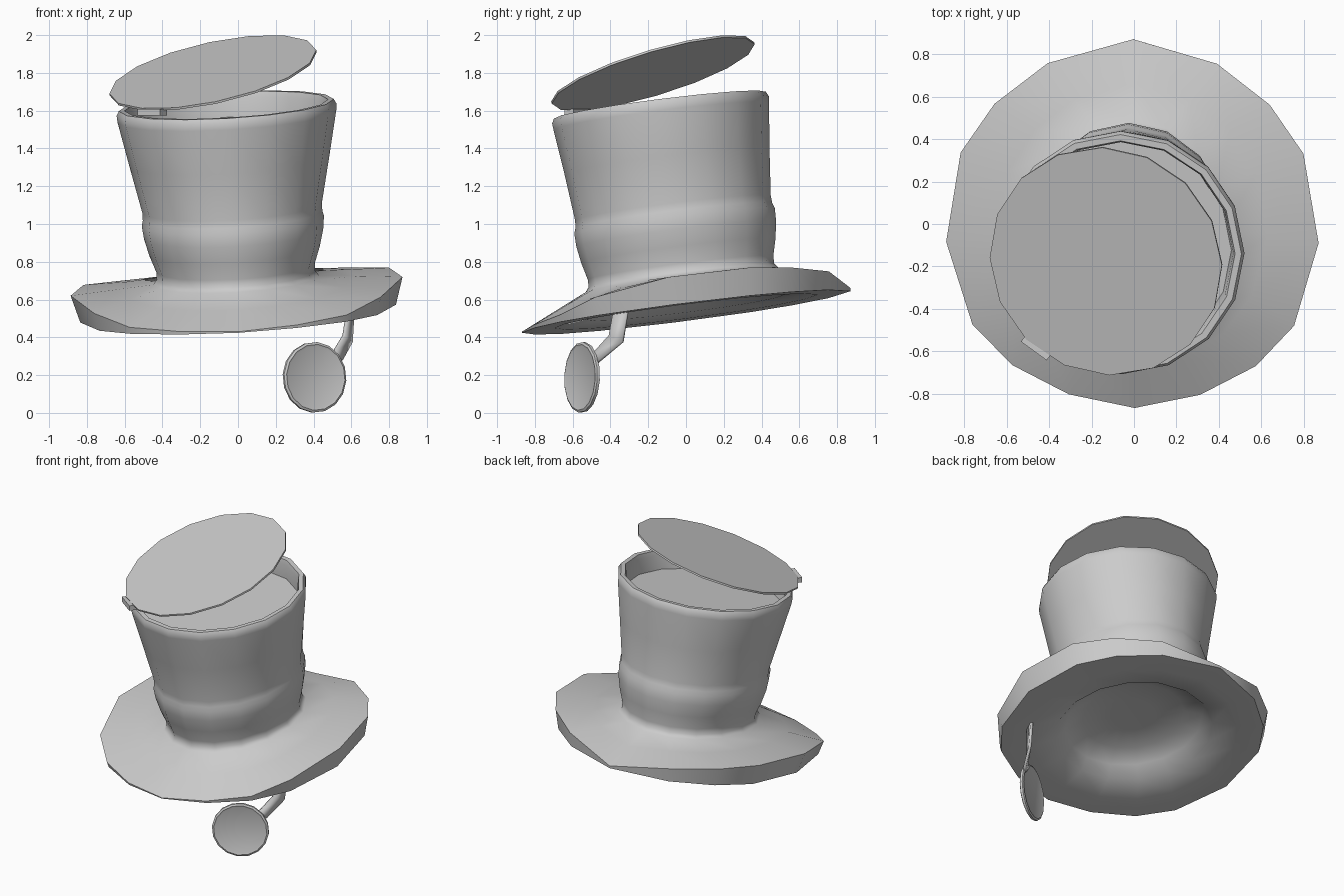
import bpy, bmesh
from math import sin, cos, pi, radians
from mathutils import Vector, Matrix

if "Cube" in bpy.data.objects:
    bpy.data.objects.remove(bpy.data.objects["Cube"])

N = 16


def finish(name, bm, angle=40):
    bmesh.ops.recalc_face_normals(bm, faces=bm.faces)
    me = bpy.data.meshes.new(name)
    bm.to_mesh(me)
    bm.free()
    ob = bpy.data.objects.new(name, me)
    bpy.context.collection.objects.link(ob)
    bpy.ops.object.select_all(action='DESELECT')
    ob.select_set(True)
    bpy.context.view_layer.objects.active = ob
    bpy.ops.object.shade_smooth_by_angle(angle=radians(angle))
    return ob


def ellipse(h, rx, ry):
    return [Vector((rx * sin(2 * pi * i / N), ry * cos(2 * pi * i / N), h)) for i in range(N)]


def loft(bm, rings):
    """Skin a list of point rings and cap both ends."""
    loops = [[bm.verts.new(p) for p in ring] for ring in rings]
    for a, b in zip(loops, loops[1:]):
        for i in range(N):
            j = (i + 1) % N
            bm.faces.new((a[i], a[j], b[j], b[i]))
    bm.faces.new(loops[0])
    bm.faces.new(loops[-1])


def frame(normal, origin):
    q = Vector((0, 0, 1)).rotation_difference(Vector(normal))
    return Matrix.Translation(origin) @ q.to_matrix().to_4x4()


hat_frame = frame((-0.057, -0.127, 1), (0, 0, 0.54))

# Brim outline: one half from back to front, then mirrored; sides curl up
half = [(0, .88, .01), (.40, .775, .09), (.65, .585, .12), (.81, .355, .14), (.88, -.07, .14),
        (.76, -.47, .09), (.575, -.67, .03), (.31, -.81, .01), (0, -.875, 0)]
rim = [Vector(p) for p in half + [(-x, y, z) for x, y, z in half[-2:0:-1]]]
lower = [Vector((p.x * (1 - .35 * p.z), p.y * (1 - .25 * p.z), -.006)) for p in rim]
crown_foot = ellipse(.165, .44, .515)
brim_mid = [a.lerp(b, .45) for a, b in zip(crown_foot, rim)]
under_mid = [a.lerp(b, .5) for a, b in zip(ellipse(.0, .5, .53), lower)]

bm = bmesh.new()
loft(bm, [
    # hollow underside
    ellipse(.15, .15, .16), ellipse(.14, .32, .35), ellipse(.09, .43, .47), ellipse(.02, .5, .53),
    under_mid, lower,
    # curled edge and top of the brim
    rim, brim_mid, crown_foot,
    # band
    ellipse(.19, .42, .495), ellipse(.23, .42, .495), ellipse(.32, .452, .518),
    ellipse(.41, .475, .533), ellipse(.48, .483, .535), ellipse(.51, .476, .525),
    # flaring crown, rolled lip and recessed floor
    ellipse(.55, .476, .522), ellipse(.80, .53, .547), ellipse(1.04, .58, .575),
    ellipse(1.075, .583, .578), ellipse(1.1, .57, .565), ellipse(1.1, .54, .535),
    ellipse(1.07, .53, .525), ellipse(.97, .515, .515),
])
bm.transform(hat_frame)
finish("hat_body", bm, 50)

# Open lid
bm = bmesh.new()
loft(bm, [ellipse(-.006, .56, .56), ellipse(.006, .56, .56)])
bm.transform(frame((-.22, -.30, 1), (-.132, -.175, 1.80)))
finish("open_lid", bm)

# Hinge tab where the lid meets the lip
bm = bmesh.new()
bmesh.ops.create_cube(bm, size=1)
bm.transform(Matrix.Translation((-.455, -.575, 1.592)) @ Matrix.Rotation(radians(-36), 4, 'Z')
             @ Matrix.Diagonal((.15, .06, .035, 1)))
finish("hinge_tab", bm)

# Eyeglass disc with a slightly raised rim
bm = bmesh.new()
loft(bm, [ellipse(-.010, .165, .165), ellipse(-.014, .175, .175), ellipse(-.008, .187, .187),
          ellipse(.008, .187, .187), ellipse(.014, .175, .175), ellipse(.010, .165, .165)])
bm.transform(frame((.46, -.87, .03), (.405, -.55, .188)))
finish("eyeglass", bm)

# Ribbon holding the eyeglass under the brim
edge_a = [(.49, -.49, .315), (.51, -.475, .33), (.56, -.405, .41), (.585, -.378, .56)]
edge_b = [(.53, -.475, .26), (.55, -.452, .28), (.60, -.335, .375), (.61, -.304, .56)]
bm = bmesh.new()
va = [bm.verts.new(p) for p in edge_a]
vb = [bm.verts.new(p) for p in edge_b]
for i in range(3):
    bm.faces.new((va[i], vb[i], vb[i + 1], va[i + 1]))
ribbon = finish("ribbon", bm)
sol = ribbon.modifiers.new("thickness", 'SOLIDIFY')
sol.thickness = .018
sol.offset = 0
